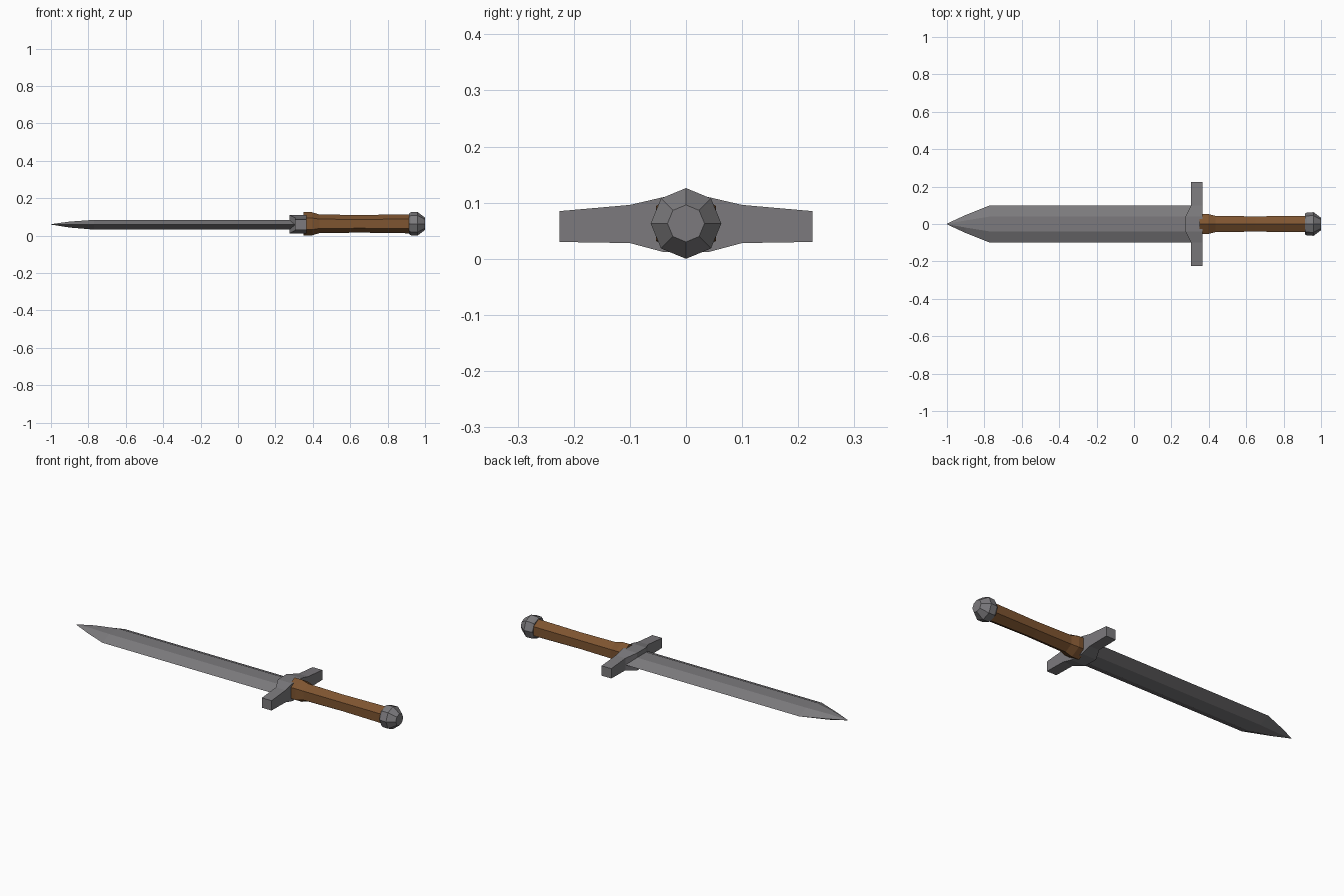
import bpy, math

cube = bpy.data.objects.get("Cube")
if cube:
    bpy.data.objects.remove(cube, do_unlink=True)

MID = 0.063  # height of the long axis


def material(name, rgb):
    m = bpy.data.materials.new(name)
    m.use_nodes = True
    m.diffuse_color = (*rgb, 1)
    m.node_tree.nodes["Principled BSDF"].inputs["Base Color"].default_value = (*rgb, 1)
    return m


steel = material("steel grey", (0.2, 0.195, 0.205))
leather = material("brown grip", (0.21, 0.09, 0.03))


def loft(name, rings, mat):
    """Skin a list of equal-sized closed rings and cap both ends."""
    n = len(rings[0])
    verts = [p for ring in rings for p in ring]
    faces = [(i * n + j, i * n + (j + 1) % n, (i + 1) * n + (j + 1) % n, (i + 1) * n + j)
             for i in range(len(rings) - 1) for j in range(n)]
    faces += [tuple(reversed(range(n))), tuple(range(len(verts) - n, len(verts)))]
    mesh = bpy.data.meshes.new(name)
    mesh.from_pydata(verts, [], faces)
    mesh.materials.append(mat)
    mesh.validate()
    obj = bpy.data.objects.new(name, mesh)
    bpy.context.collection.objects.link(obj)
    return obj


def ring(x, sides, radius, z=MID):
    """Regular polygon around the long axis with a corner on top."""
    return [(x, radius * math.sin(a), z + radius * math.cos(a))
            for a in (-math.tau * k / sides for k in range(sides))]


# Blade: flattened six-sided section, narrowing to a point
def blade_ring(x, width, thick, z):
    section = [(1, 0), (0.4, 1), (-0.4, 1), (-1, 0), (-0.4, -1), (0.4, -1)]
    return [(x, y * width, z + t * thick) for y, t in section]


loft("blade", [blade_ring(-1, 0.002, 0.001, 0.06), blade_ring(-0.9, 0.048, 0.016, 0.059),
               blade_ring(-0.77, 0.1, 0.026, 0.058), blade_ring(0.31, 0.1, 0.026, 0.058)], steel)

# Crossguard: y, near-blade x, bottom and top of half the bar, then mirrored
half = [(0.225, 0.305, 0.03, 0.085), (0.1, 0.305, 0.028, 0.096), (0.04, 0.275, 0.012, 0.11)]
stations = half + [(-y, x, lo, hi) for y, x, lo, hi in reversed(half)]
loft("crossguard", [[(x, y, lo), (0.365, y, lo), (0.365, y, hi), (x, y, hi)]
                    for y, x, lo, hi in stations], steel)

# Grip: six-sided, with a collar against the guard
loft("grip", [ring(x, 6, r) for x, r in
              [(0.35, 0.062), (0.395, 0.062), (0.435, 0.05), (0.65, 0.047), (0.93, 0.051)]], leather)

# Pommel: faceted eight-sided knob
loft("pommel", [ring(x, 8, r) for x, r in
                [(0.913, 0.054), (0.925, 0.062), (0.96, 0.063), (1.0, 0.033)]], steel)
